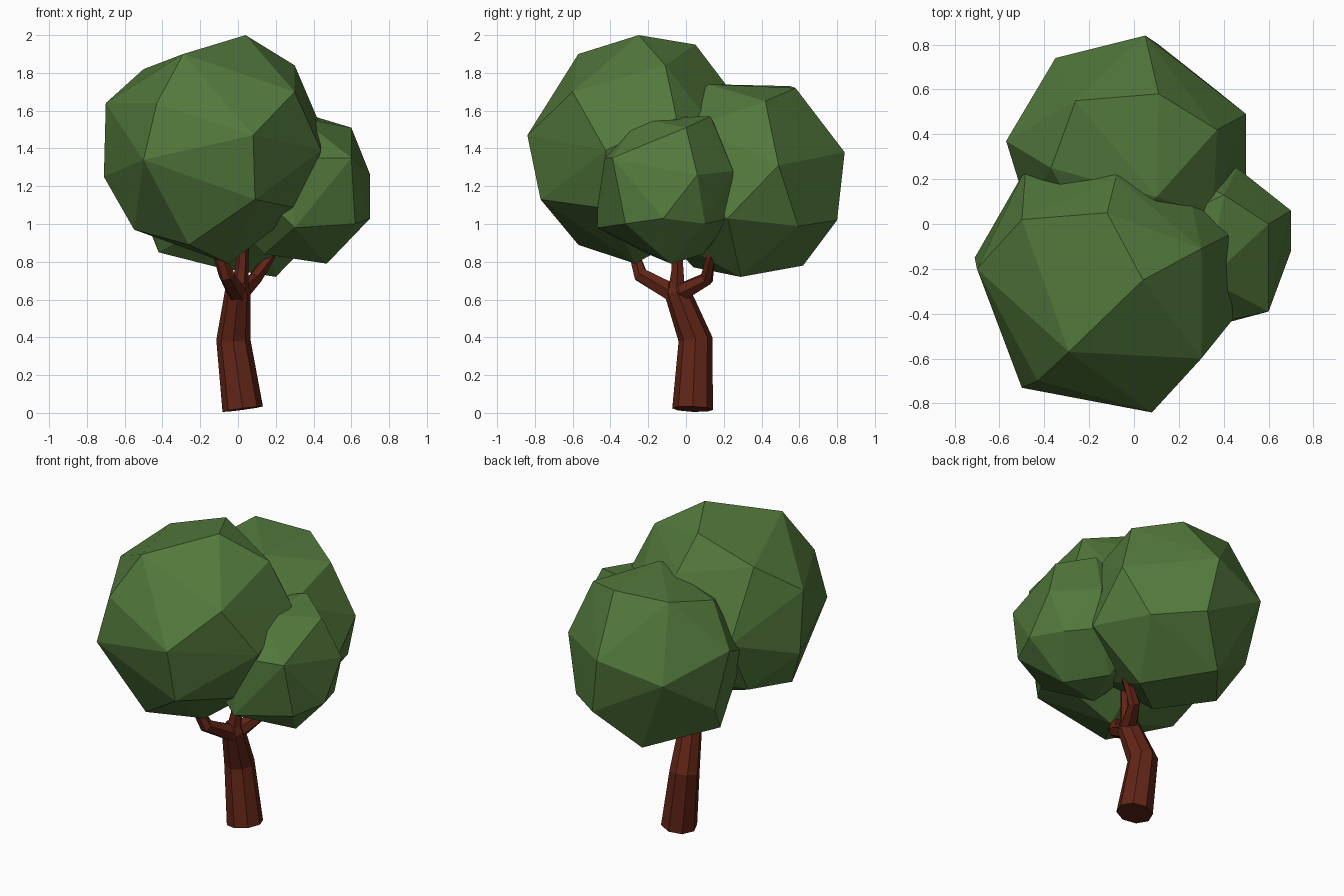
import bpy, bmesh
from math import cos, sin, tau
from mathutils import Vector


def material(name, color):
    m = bpy.data.materials.new(name)
    m.diffuse_color = color
    return m


def finish(bm, name, mat):
    bmesh.ops.recalc_face_normals(bm, faces=bm.faces)
    mesh = bpy.data.meshes.new(name)
    bm.to_mesh(mesh)
    bm.free()
    mesh.materials.append(mat)
    obj = bpy.data.objects.new(name, mesh)
    bpy.context.collection.objects.link(obj)
    return obj


# Coarse faceted ball: a few placed corners, the rest filled in from an
# icosphere wherever no corner is near, wrapped in a convex hull.
def foliage(name, center, radius, corners, gap=0.55):
    center = Vector(center)
    bm = bmesh.new()
    bmesh.ops.create_icosphere(bm, subdivisions=2, radius=radius)
    filler = [v.co.copy() for v in bm.verts]
    bm.clear()
    pts = [Vector(c) - center for c in corners]
    for f in filler:
        if all(f.angle(p) > gap for p in pts):
            pts.append(f)
    for p in pts:
        bm.verts.new(center + p)
    bmesh.ops.convex_hull(bm, input=bm.verts[:])
    loose = [v for v in bm.verts if not v.link_faces]
    bmesh.ops.delete(bm, geom=loose, context='VERTS')
    return finish(bm, name, leaf)


# Faceted tube along a path of (x, y, z, radius)
def limb(name, path, sides):
    pts = [Vector(p[:3]) for p in path]
    bm = bmesh.new()
    rings = []
    for i, p in enumerate(pts):
        t = (pts[min(i + 1, len(pts) - 1)] - pts[max(i - 1, 0)]).normalized()
        u = Vector((1, 0, 0))
        u = (u - t * u.dot(t)).normalized()
        w = t.cross(u)
        r = path[i][3]
        rings.append([bm.verts.new(p + r * (u * cos(tau * k / sides) + w * sin(tau * k / sides)))
                      for k in range(sides)])
    for r0, r1 in zip(rings, rings[1:]):
        for k in range(sides):
            n = (k + 1) % sides
            bm.faces.new((r0[k], r0[n], r1[n], r1[k]))
    bm.faces.new(rings[0])
    bm.faces.new(rings[-1])
    return finish(bm, name, bark)


leaf = material("leaf_green", (0.085, 0.19, 0.045, 1))
bark = material("bark_brown", (0.12, 0.018, 0.008, 1))

# Leaf masses
foliage("foliage_front", (-0.13, -0.24, 1.39), 0.6, [
    (0.04, -0.25, 2.0), (-0.29, -0.57, 1.9), (0.08, -0.84, 1.47), (-0.5, -0.73, 1.34),
    (-0.43, -0.7, 1.64), (0.3, -0.6, 1.7), (0.3, -0.11, 1.84), (-0.7, -0.2, 1.64),
    (-0.71, -0.15, 1.25), (-0.5, 0.02, 1.82), (-0.12, 0.05, 1.95), (0.09, -0.77, 1.13),
    (-0.26, -0.57, 0.89), (-0.55, -0.3, 0.97), (0.42, -0.05, 1.56), (-0.05, -0.27, 0.79),
    (-0.08, 0.21, 1.74), (0.33, -0.41, 1.08), (-0.5, 0.08, 1.05)])
foliage("foliage_back", (-0.02, 0.31, 1.23), 0.54, [
    (0.11, 0.58, 1.72), (-0.26, 0.55, 1.73), (0.37, 0.42, 1.65), (0.5, 0.49, 1.31),
    (0.05, 0.84, 1.38), (-0.35, 0.74, 1.28), (0.5, 0.22, 1.03), (-0.57, 0.37, 1.43),
    (-0.5, 0.42, 1.05), (0.11, 0.8, 1.02), (-0.12, 0.62, 0.78), (0.2, 0.29, 0.72),
    (-0.42, 0.25, 0.85), (0.1, 0.12, 1.74), (-0.37, 0.25, 1.66), (-0.48, 0.08, 1.3)])
foliage("foliage_right", (0.33, -0.11, 1.18), 0.4, [
    (0.6, 0.0, 1.51), (0.7, 0.06, 1.26), (0.7, -0.12, 1.03), (0.6, -0.39, 1.35),
    (0.46, 0.25, 1.28), (0.45, 0.23, 1.03), (0.4, 0.13, 1.57), (0.33, -0.25, 1.56),
    (0.3, -0.47, 0.98), (0.47, -0.08, 0.79), (0.28, -0.46, 1.35), (0.14, -0.2, 0.84)])

# Bent trunk and its three branches
limb("trunk", [(0.025, 0.035, 0.02, 0.108), (-0.025, 0.05, 0.39, 0.09),
               (0.0, -0.05, 0.65, 0.068), (0.005, -0.055, 0.69, 0.045)], 8)
limb("branch_front", [(0.0, -0.06, 0.63, 0.055), (-0.06, -0.24, 0.73, 0.042),
                      (-0.11, -0.28, 0.86, 0.03), (-0.13, -0.28, 0.95, 0.025)], 6)
limb("branch_back", [(0.01, -0.04, 0.63, 0.055), (0.09, 0.11, 0.71, 0.038),
                     (0.17, 0.13, 0.83, 0.028), (0.2, 0.13, 0.93, 0.022)], 6)
limb("branch_middle", [(0.005, -0.05, 0.65, 0.05), (0.02, -0.045, 0.76, 0.036),
                       (0.03, -0.05, 0.95, 0.028)], 6)
